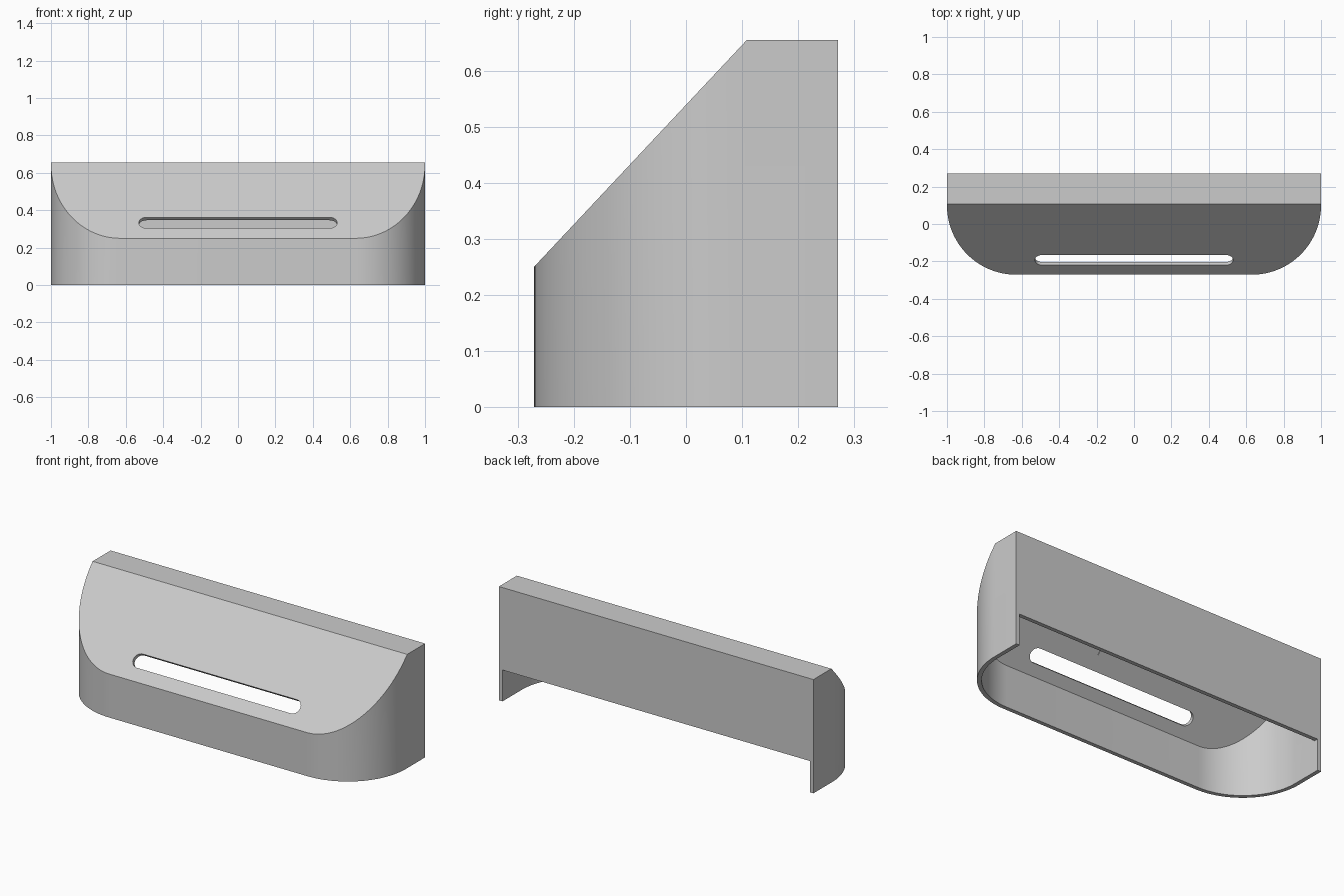
import bpy, bmesh, math
from mathutils import Vector, Matrix

old = bpy.data.objects.get("Cube")
if old:
    bpy.data.objects.remove(old, do_unlink=True)

HALF, BACK, FRONT, TOP = 1.0, 0.271, -0.271, 0.654
RADIUS, WALL = 0.37, 0.023
SLOPE_FOOT = Vector((0, FRONT, 0.25))
SLOPE_DIR = Vector((0, 0.108 - FRONT, TOP - 0.25)).normalized()
NORMAL = Vector((0, -SLOPE_DIR.z, SLOPE_DIR.y))

grey = bpy.data.materials.new("plain grey")
grey.use_nodes = True
grey.diffuse_color = (0.6, 0.6, 0.6, 1)
grey.node_tree.nodes["Principled BSDF"].inputs["Base Color"].default_value = (0.6, 0.6, 0.6, 1)


def add_object(name, bm):
    bmesh.ops.recalc_face_normals(bm, faces=bm.faces)
    mesh = bpy.data.meshes.new(name)
    bm.to_mesh(mesh)
    bm.free()
    mesh.materials.append(grey)
    obj = bpy.data.objects.new(name, mesh)
    bpy.context.collection.objects.link(obj)
    return obj


def prism(points, low, high):
    """Extrude a plan outline from low to high."""
    bm = bmesh.new()
    face = bm.faces.new([bm.verts.new((x, y, low)) for x, y in points])
    moved = bmesh.ops.extrude_face_region(bm, geom=[face])["geom"]
    bmesh.ops.translate(bm, vec=(0, 0, high - low),
                        verts=[v for v in moved if isinstance(v, bmesh.types.BMVert)])
    return bm


def arc(cx, cy, r, start, end, steps=24):
    angles = [math.radians(start + (end - start) * i / steps) for i in range(steps + 1)]
    return [(cx + r * math.cos(a), cy + r * math.sin(a)) for a in angles]


def body(name, inset, low):
    """Round-fronted block with a sloping face, shrunk by inset."""
    cx, cy, r = HALF - RADIUS, FRONT + RADIUS, RADIUS - inset
    outline = [(HALF - inset, BACK - inset), (inset - HALF, BACK - inset)]
    outline += arc(-cx, cy, r, 180, 270) + arc(cx, cy, r, 270, 360)
    bm = prism(outline, low, TOP - inset)
    cut = bmesh.ops.bisect_plane(bm, geom=bm.verts[:] + bm.edges[:] + bm.faces[:],
                                 plane_co=SLOPE_FOOT - NORMAL * inset,
                                 plane_no=NORMAL, clear_outer=True)
    edges = [e for e in cut["geom_cut"] if isinstance(e, bmesh.types.BMEdge)]
    bmesh.ops.holes_fill(bm, edges=edges, sides=0)
    return add_object(name, bm)


def on_slope(y):
    """Matrix whose z axis leaves the sloping face at depth y."""
    origin = SLOPE_FOOT + SLOPE_DIR * ((y - FRONT) / SLOPE_DIR.y)
    return Matrix.Translation(origin) @ Matrix(
        ((1, 0, 0), SLOPE_DIR, NORMAL)).transposed().to_4x4()


def subtract(target, cutter):
    cutter.hide_render = True
    mod = target.modifiers.new("cut", "BOOLEAN")
    mod.operation, mod.solver, mod.object = "DIFFERENCE", "EXACT", cutter
    bpy.context.view_layer.objects.active = target
    bpy.ops.object.modifier_apply(modifier=mod.name)
    bpy.data.objects.remove(cutter, do_unlink=True)


# Hollow housing, open underneath
housing = body("housing", 0, 0)
subtract(housing, body("cavity_cutter", WALL, -0.1))

# Opening along the bottom of the back wall
w = HALF - WALL
subtract(housing, add_object("back_opening_cutter", prism(
    [(-w, 0.2), (w, 0.2), (w, 0.4), (-w, 0.4)], -0.1, 0.18)))

# Long rounded slot through the sloping face
slot_r = 0.04
slot = prism(arc(0.53 - slot_r, 0, slot_r, -90, 90, 16)
             + arc(slot_r - 0.53, 0, slot_r, 90, 270, 16), -0.07, 0.05)
slot.transform(on_slope(-0.193))
subtract(housing, add_object("slot_cutter", slot))

# Thin pad on the inside of the sloping face
pad = prism([(-0.25, 0), (0.16, 0), (0.16, 0.14), (-0.25, 0.14)], -WALL - 0.004, -WALL + 0.002)
pad.transform(on_slope(-0.11))
add_object("inner_pad", pad)

# Smooth the rounded corners, keep the edges crisp
bpy.ops.object.select_all(action="DESELECT")
housing.select_set(True)
bpy.context.view_layer.objects.active = housing
bpy.ops.object.shade_smooth_by_angle(angle=math.radians(30))
